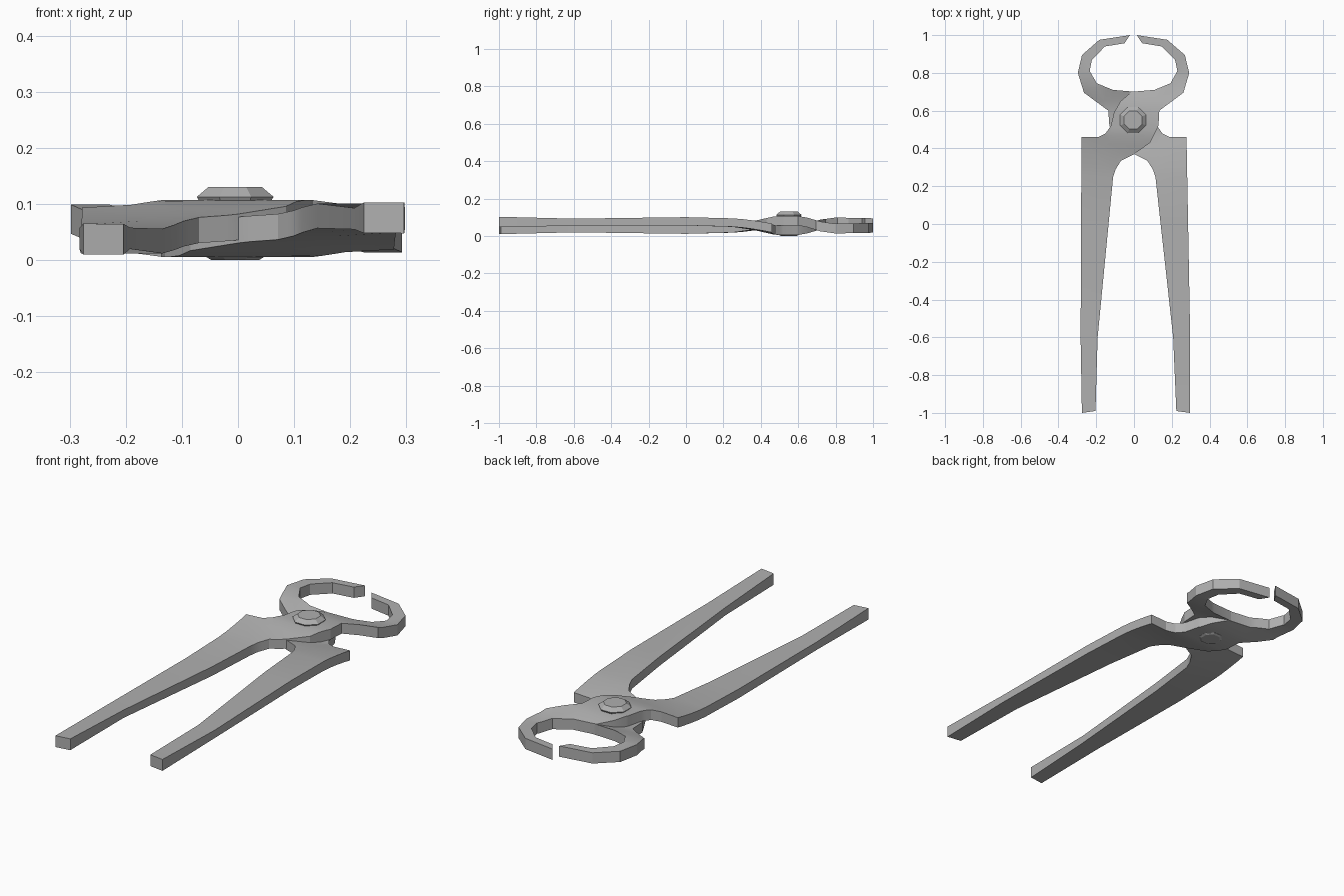
import bpy, bmesh, math
from mathutils import Vector

if "Cube" in bpy.data.objects:
    bpy.data.objects.remove(bpy.data.objects["Cube"])

steel = bpy.data.materials.new("grey_steel")
steel.use_nodes = True
grey = (0.43, 0.43, 0.43, 1)
steel.diffuse_color = grey
steel.node_tree.nodes["Principled BSDF"].inputs["Base Color"].default_value = grey

MID = 0.0565    # height of the plane where the two halves meet

# Plan of one half: handle on -x, crossing the pivot to the jaw on +x
OUTLINE = [
    (-.286, -1), (-.29, -.6), (-.278, .46), (-.19, .46), (-.15, .48), (-.122, .52),
    (-.105, .59), (-.07, .65), (-.01, .70), (.11, .71), (.195, .745), (.232, .81),
    (.22, .87), (.15, .94), (.047, .957), (.018, 1), (.18, .975), (.272, .895),
    (.295, .80), (.263, .695), (.135, .60), (.13, .52), (.085, .43), (0, .37),
    (-.07, .335), (-.098, .29), (-.112, .25), (-.20, -.6), (-.214, -.99),
]
# Side profile: distance along y, underside, top
PROFILE = [
    (-1, .01, .065), (-.6, .02, .058), (0, .012, .056), (.25, .019, .064),
    (.36, .034, .08), (.47, .056, .105), (.5, .057, .107), (.6, .057, .107),
    (.65, .047, .098), (.72, .025, .077), (.8, .014, .066), (1, .018, .07),
]


def heights(x, y):
    """Underside and top of the half, with the shoulder lagging behind the ramp."""
    if y < .5:
        y -= .25 * max(0, abs(x) - .12) * max(0, y) / .46
    for a, b in zip(PROFILE, PROFILE[1:]):
        if y <= b[0]:
            t = max(0, (y - a[0]) / (b[0] - a[0]))
            return a[1] + t * (b[1] - a[1]), a[2] + t * (b[2] - a[2])
    return PROFILE[-1][1:]


def finish(bm, name, angle):
    bmesh.ops.recalc_face_normals(bm, faces=bm.faces)
    mesh = bpy.data.meshes.new(name)
    bm.to_mesh(mesh)
    bm.free()
    mesh.materials.append(steel)
    obj = bpy.data.objects.new(name, mesh)
    bpy.context.collection.objects.link(obj)
    bpy.ops.object.select_all(action="DESELECT")
    obj.select_set(True)
    bpy.context.view_layer.objects.active = obj
    bpy.ops.object.shade_smooth_by_angle(angle=math.radians(angle))
    return obj


def half(name, flip):
    bm = bmesh.new()
    bm.faces.new([bm.verts.new((x, y, 0)) for x, y in OUTLINE])
    bmesh.ops.triangulate(bm, faces=bm.faces)
    # Cross cuts let the flat plan bend along the side profile
    for cut in [p[0] for p in PROFILE[1:-1]] + [.305, .42]:
        bmesh.ops.bisect_plane(bm, geom=bm.verts[:] + bm.edges[:] + bm.faces[:],
                               dist=1e-5, plane_co=(0, cut, 0), plane_no=(0, 1, 0))
    base = bm.verts[:]
    grown = bmesh.ops.extrude_face_region(bm, geom=bm.faces[:], use_keep_orig=True)
    tops = [v for v in grown["geom"] if isinstance(v, bmesh.types.BMVert)]
    for group, side in ((base, 0), (tops, 1)):
        for v in group:
            v.co.z = heights(v.co.x, v.co.y)[side]
    for v in bm.verts:
        if flip:
            v.co.x, v.co.z = -v.co.x, 2 * MID - v.co.z
        v.co.x -= .007 * (v.co.y - .46)    # slight lean of the whole tool
    return finish(bm, name, 22)


def rivet(name, rings):
    """Eight-sided turned part from (radius, height) rings, capped at both ends."""
    bm = bmesh.new()
    loops = []
    for r, z in rings:
        loops.append([bm.verts.new((-.005 + r * math.cos((i + .5) * math.pi / 4),
                                    .55 + r * math.sin((i + .5) * math.pi / 4), z))
                      for i in range(8)])
    for a, b in zip(loops, loops[1:]):
        for i in range(8):
            j = (i + 1) % 8
            bm.faces.new((a[i], a[j], b[j], b[i]))
    bm.faces.new(loops[0])
    bm.faces.new(loops[-1])
    return finish(bm, name, 10)


half("upper_half", False)
half("lower_half", True)
rivet("rivet_head", [(.066, .1), (.074, .113), (.052, .13)])
rivet("rivet_tail", [(.055, .012), (.055, .005), (.045, 0)])
